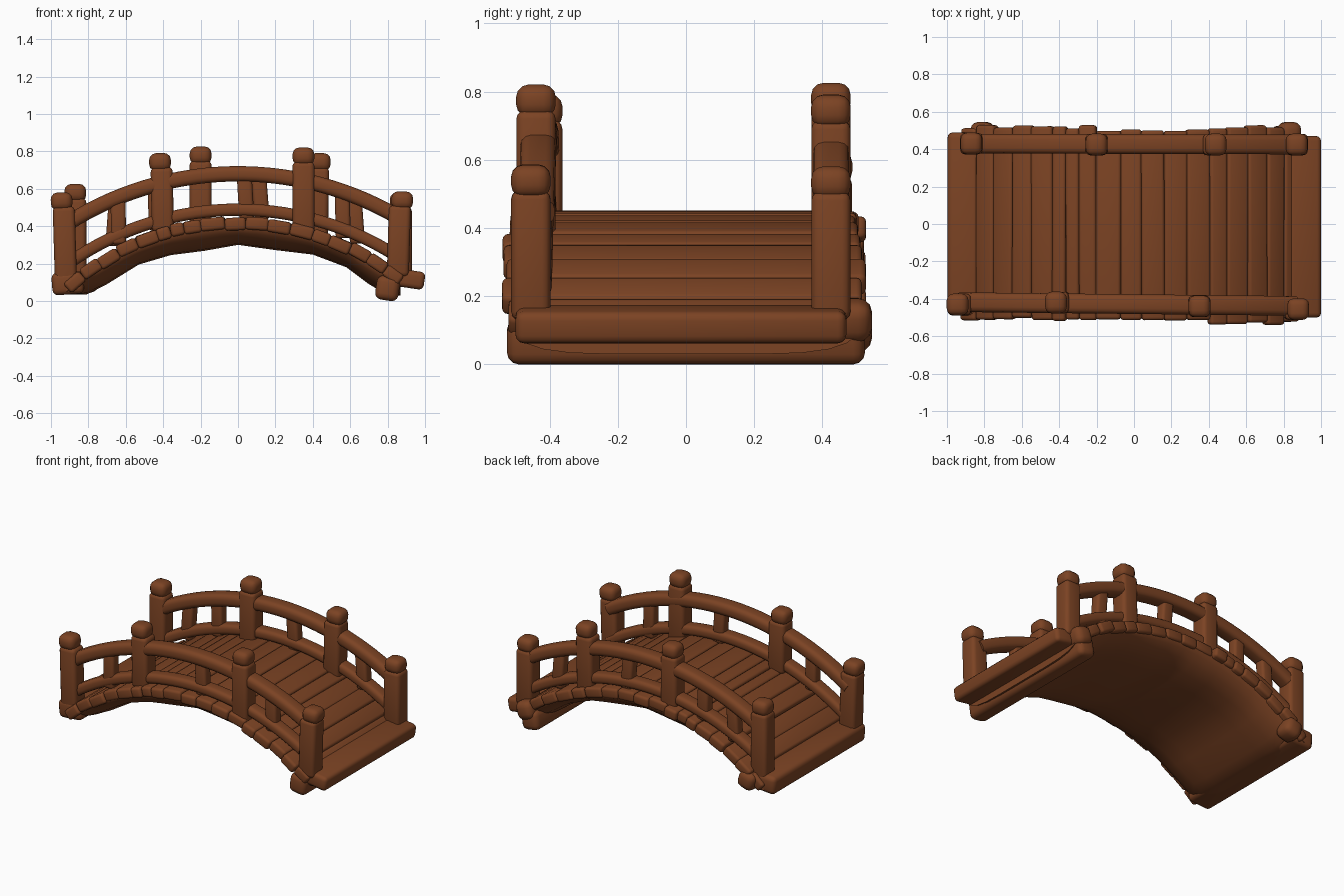
import bpy, bmesh, math, random
from mathutils import Matrix, Vector

if "Cube" in bpy.data.objects:
    bpy.data.objects.remove(bpy.data.objects["Cube"])

random.seed(4)
wood = bpy.data.materials.new("brown wood")
wood.diffuse_color = (0.20, 0.056, 0.017, 1)
wood.use_nodes = True
wood.node_tree.nodes["Principled BSDF"].inputs["Base Color"].default_value = wood.diffuse_color
parts = []


def finish(name, bm):
    bmesh.ops.recalc_face_normals(bm, faces=bm.faces)
    me = bpy.data.meshes.new(name)
    bm.to_mesh(me)
    bm.free()
    me.materials.append(wood)
    ob = bpy.data.objects.new(name, me)
    bpy.context.collection.objects.link(ob)
    parts.append(ob)


def add_box(bm, center, size, bevel, pitch=0.0, yaw=0.0):
    """Rounded block; pitch turns around y, yaw around z."""
    b = bmesh.new()
    bmesh.ops.create_cube(b, size=1, matrix=Matrix.Diagonal((*size, 1)))
    bmesh.ops.bevel(b, geom=b.edges[:], offset=bevel, segments=3,
                    profile=0.5, affect='EDGES')
    b.transform(Matrix.Translation(center) @ Matrix.Rotation(yaw, 4, 'Z')
                @ Matrix.Rotation(pitch, 4, 'Y'))
    tmp = bpy.data.meshes.new("tmp")
    b.to_mesh(tmp)
    b.free()
    bm.from_mesh(tmp)
    bpy.data.meshes.remove(tmp)


def block(name, *args, **kw):
    bm = bmesh.new()
    add_box(bm, *args, **kw)
    finish(name, bm)


def arc(x, crown, radius):
    return crown - radius + math.sqrt(radius * radius - x * x)


def deck_z(x):
    return arc(x, 0.445, 1.36)


def rail_z(x):
    return arc(x, 0.68, 1.70)


def low_rail_z(x):
    return arc(x, 0.488, 1.58)


def loft(name, rings):
    """Skin a list of equal-length rings and cap both ends."""
    bm = bmesh.new()
    rows = [[bm.verts.new(p) for p in ring] for ring in rings]
    m = len(rows[0])
    for a, b in zip(rows, rows[1:]):
        for k in range(m):
            bm.faces.new((a[k], a[(k + 1) % m], b[(k + 1) % m], b[k]))
    bm.faces.new(rows[0])
    bm.faces.new(rows[-1])
    finish(name, bm)


def rail(name, x0, x1, y0, y1, w, h, f, n=28):
    """Rounded bar swept along the arch."""
    r = min(w, h) * 0.36
    section = []
    for cx, cz, start in ((1, 1, 0), (-1, 1, 90), (-1, -1, 180), (1, -1, 270)):
        for k in range(4):
            a = math.radians(start + k * 30)
            section.append((cx * (w / 2 - r) + r * math.cos(a),
                            cz * (h / 2 - r) + r * math.sin(a)))
    rings = []
    for i in range(n + 1):
        t = i / n
        x = x0 + (x1 - x0) * t
        slope = (f(x + 0.005) - f(x - 0.005)) / 0.01
        nrm = Vector((-slope, 0, 1)).normalized()
        c = Vector((x, y0 + (y1 - y0) * t, f(x)))
        rings.append([c + nrm * v + Vector((0, u, 0)) for u, v in section])
    loft(name, rings)


# arched body under the planks, with a belly that rises towards both sides
under = [(-0.92, 0.035), (-0.81, 0.035), (-0.70, 0.09), (-0.53, 0.195), (-0.36, 0.245),
         (-0.18, 0.268), (0, 0.30), (0.2, 0.272), (0.4, 0.248), (0.58, 0.18),
         (0.70, 0.09), (0.80, 0.03), (0.87, 0.03)]
rings = []
for (xa, za), (xb, zb) in zip(under, under[1:] + under[-1:]):
    for t in ((0, 0.5) if xb > xa else (0,)):
        x, z = xa + (xb - xa) * t, za + (zb - za) * t
        top = max(deck_z(x) - 0.025, z + 0.03)
        edge = max(z + 0.015, deck_z(x) - 0.055)
        half = [(0.49, edge), (0.47, edge + (z - edge) * 0.3), (0.42, edge + (z - edge) * 0.68),
                (0.34, edge + (z - edge) * 0.92), (0.22, z)]
        rings.append([(x, -y, h) for y, h in half] + [(x, y, h) for y, h in half[::-1]]
                     + [(x, 0.49, top), (x, -0.49, top)])
loft("arched_underside", rings)

# deck planks, uneven in width and length
bm = bmesh.new()
edges = [-0.91, -0.83, -0.74, -0.64, -0.54, -0.43, -0.36, -0.29, -0.20, -0.07, 0.04, 0.16,
         0.28, 0.40, 0.49, 0.60, 0.70, 0.79, 0.87]
for a, b in zip(edges, edges[1:]):
    x = (a + b) / 2
    slope = math.atan2(deck_z(b) - deck_z(a), b - a)
    front = -(0.53 if x > 0.4 else 0.51) + random.uniform(-0.01, 0.01)
    back = (0.50 if -0.2 < x < 0.4 else 0.52) + random.uniform(-0.01, 0.01)
    width = (b - a) / math.cos(slope)
    add_box(bm, (x, (front + back) / 2, deck_z(x) - 0.03 + random.uniform(-0.004, 0.008)),
            (width * 1.03, back - front, 0.068), 0.017,
            pitch=-slope + random.uniform(-0.03, 0.03), yaw=random.uniform(-0.005, 0.005))
finish("deck_planks", bm)

# end slabs, the right beam and the beam stubs at the back
block("left_end_slab", (-0.91, 0, 0.095), (0.17, 0.98, 0.12), 0.03, pitch=-0.08)
block("right_end_slab", (0.91, -0.015, 0.118), (0.175, 0.97, 0.095), 0.025, pitch=0.15)
block("right_beam", (0.80, 0, 0.068), (0.125, 1.05, 0.13), 0.035, pitch=0.15)
block("left_beam_stub", (-0.81, 0.48, 0.10), (0.12, 0.13, 0.12), 0.04, pitch=-0.3)
block("right_beam_stub", (0.83, 0.48, 0.13), (0.12, 0.13, 0.12), 0.04, pitch=0.3)

# posts: x, y, bottom, top, lean along x
posts = {
    "front": [(-0.925, -0.43, 0.04, 0.58, -0.03), (-0.405, -0.42, 0.37, 0.79, -0.02),
              (0.35, -0.44, 0.36, 0.82, 0.0), (0.86, -0.455, 0.13, 0.585, 0.03)],
    "back": [(-0.87, 0.43, 0.06, 0.625, 0.0), (-0.20, 0.425, 0.36, 0.825, 0.0),
             (0.425, 0.425, 0.33, 0.79, 0.02), (0.87, 0.425, 0.13, 0.58, 0.0)],
}
balusters = {"front": [-0.64, 0.04, 0.56], "back": [-0.66, -0.44, 0.12, 0.63]}
for side, items in posts.items():
    for i, (x, y, z0, z1, lean) in enumerate(items):
        shaft = z1 - 0.075
        block(f"{side}_post_{i + 1}", (x, y, (z0 + shaft) / 2),
              (0.118, 0.115, shaft - z0), 0.025, pitch=lean)
        block(f"{side}_post_cap_{i + 1}", (x + lean * 0.6, y, z1 - 0.047),
              (0.116, 0.116, 0.095), 0.036, pitch=lean)
    x0, y0 = items[0][:2]
    x1, y1 = items[-1][:2]
    if side == "front":
        y0, y1 = -0.418, -0.438
    rail(f"{side}_top_rail", x0, x1, y0, y1, 0.105, 0.082, rail_z)
    rail(f"{side}_lower_rail", x0, x1, y0, y1, 0.09, 0.066, low_rail_z)
    # short uprights between the two rails
    for i, x in enumerate(balusters[side]):
        lo, hi = low_rail_z(x) - 0.05, rail_z(x)
        block(f"{side}_baluster_{i + 1}", (x, (y0 + y1) / 2, (lo + hi) / 2),
              (0.08, 0.07, hi - lo), 0.018, pitch=random.uniform(-0.08, 0.08))

# smooth shading with crisp creases
for ob in parts:
    ob.select_set(True)
bpy.context.view_layer.objects.active = parts[0]
bpy.ops.object.shade_smooth_by_angle(angle=math.radians(40))
